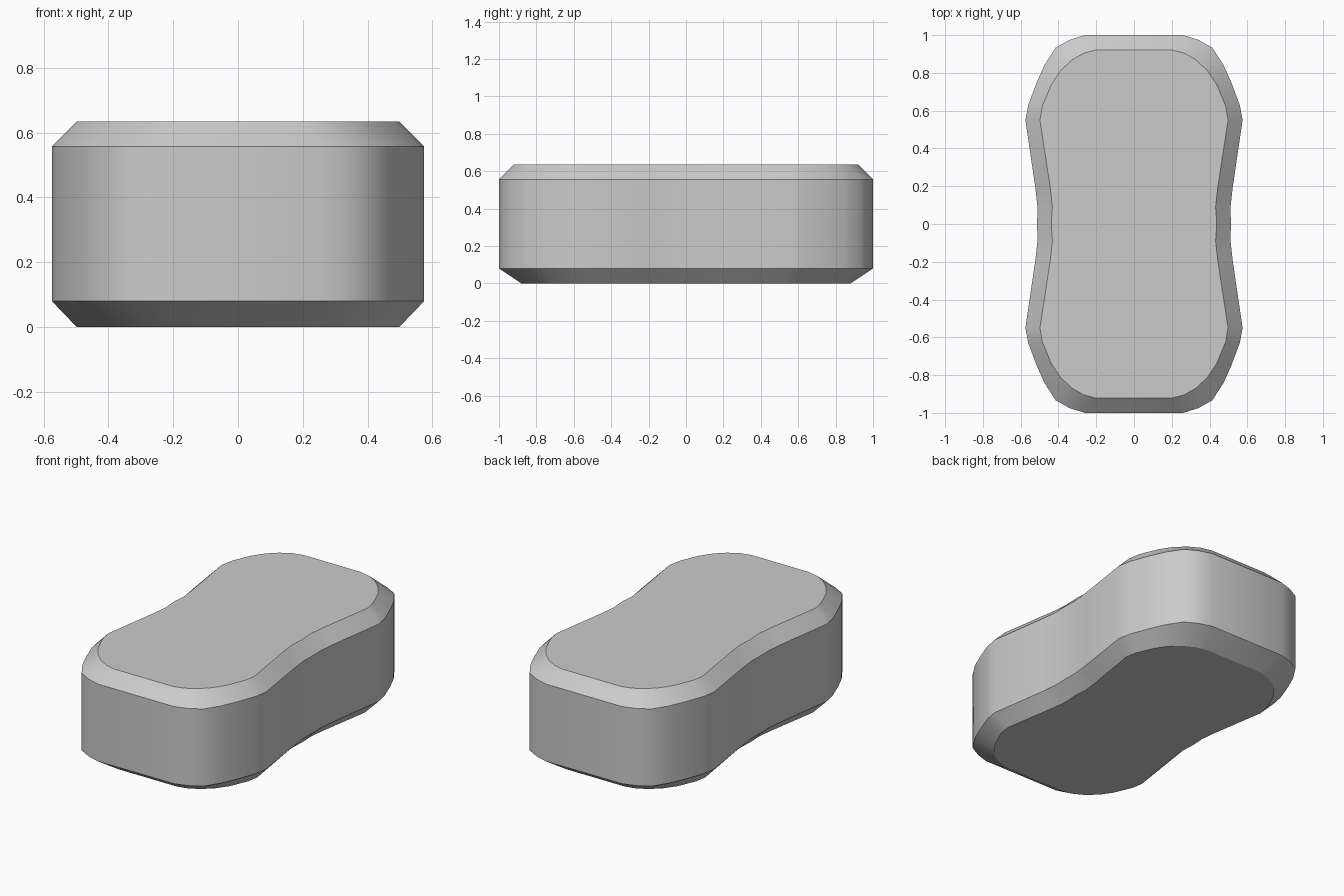
import bpy, bmesh

if "Cube" in bpy.data.objects:
    bpy.data.objects.remove(bpy.data.objects["Cube"])

# Quarter outlines, from the waist to the rounded end
outer = [(0.513, 0), (0.511, 0.09), (0.522, 0.19), (0.575, 0.55), (0.56, 0.63),
         (0.515, 0.75), (0.475, 0.84), (0.415, 0.933), (0.34, 0.975), (0.26, 1.0)]
inner = [(0.438, 0), (0.432, 0.09), (0.443, 0.19), (0.498, 0.55), (0.485, 0.625),
         (0.437, 0.74), (0.39, 0.81), (0.33, 0.868), (0.265, 0.905), (0.20, 0.922)]


def full_loop(quarter):
    """Mirror a quarter outline into a closed counter-clockwise loop."""
    right = [(x, -y) for x, y in reversed(quarter[1:])] + quarter
    return right + [(-x, -y) for x, y in right]


# Sole, chamfer, wall, chamfer, top
bottom = [(x, y * 0.88 / 0.922) for x, y in inner]
levels = [(bottom, 0), (outer, 0.08), (outer, 0.557), (inner, 0.635)]

bm = bmesh.new()
rings = [[bm.verts.new((x, y, z)) for x, y in full_loop(q)] for q, z in levels]
n = len(rings[0])
for a, b in zip(rings, rings[1:]):
    for i in range(n):
        j = (i + 1) % n
        bm.faces.new((a[i], a[j], b[j], b[i]))
bm.faces.new(rings[0][::-1])
bm.faces.new(rings[-1])
bmesh.ops.recalc_face_normals(bm, faces=bm.faces)

mesh = bpy.data.meshes.new("sponge_block")
bm.to_mesh(mesh)
bm.free()
block = bpy.data.objects.new("sponge_block", mesh)
bpy.context.collection.objects.link(block)

# Smooth sides with crisp chamfer edges
bpy.context.view_layer.objects.active = block
block.select_set(True)
bpy.ops.object.shade_smooth_by_angle(angle=0.5)
